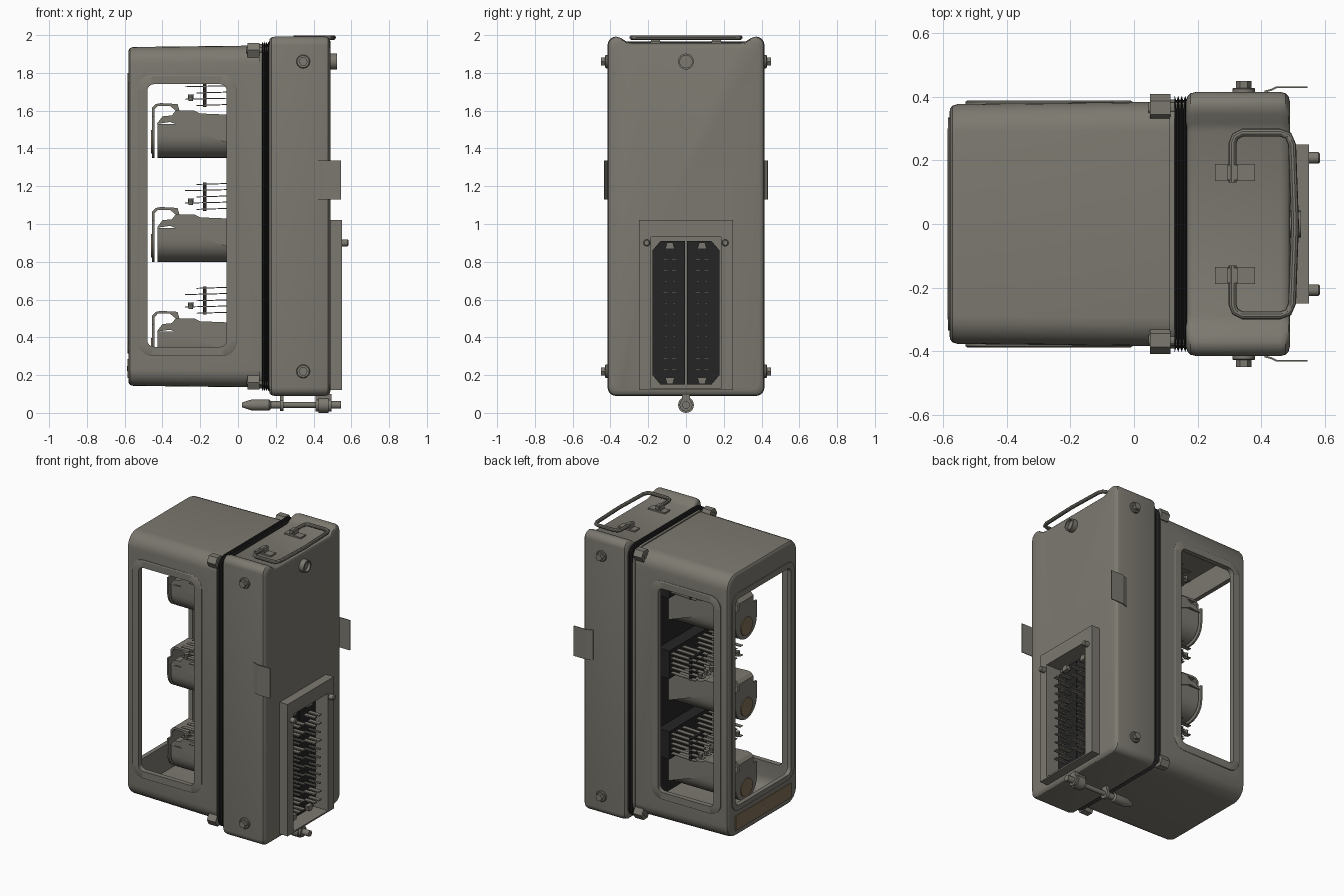
import bpy, bmesh, math
from mathutils import Vector

if "Cube" in bpy.data.objects:
    bpy.data.objects.remove(bpy.data.objects["Cube"])


def material(name, rgb):
    m = bpy.data.materials.new(name)
    m.diffuse_color = (*rgb, 1)
    m.use_nodes = True
    m.node_tree.nodes["Principled BSDF"].inputs["Base Color"].default_value = m.diffuse_color
    return m


GREY = material("warm grey", (0.20, 0.19, 0.16))
BLACK = material("black rubber", (0.018, 0.018, 0.018))
TAN = material("tan", (0.21, 0.155, 0.095))


def place(axis, t, p):
    """2D point p at distance t along the axis (x: y,z  y: x,z  z: x,y)."""
    a, b = p
    return {'x': (t, a, b), 'y': (a, t, b), 'z': (a, b, t)}[axis]


def rrect(a0, a1, b0, b1, r, n=6):
    pts = []
    for k, (cx, cy) in enumerate([(a1 - r, b1 - r), (a0 + r, b1 - r), (a0 + r, b0 + r), (a1 - r, b0 + r)]):
        for i in range(n + 1):
            t = math.pi / 2 * (k + i / n)
            pts.append((cx + r * math.cos(t), cy + r * math.sin(t)))
    return pts


def rect(a0, a1, b0, b1):
    return [(a1, b1), (a0, b1), (a0, b0), (a1, b0)]


def inset(pts, d):
    """Shrink an outline towards its middle by d on each side."""
    lo = [min(p[i] for p in pts) for i in (0, 1)]
    hi = [max(p[i] for p in pts) for i in (0, 1)]
    c = [(lo[i] + hi[i]) / 2 for i in (0, 1)]
    s = [1 - 2 * d / (hi[i] - lo[i]) for i in (0, 1)]
    return [tuple(c[i] + (p[i] - c[i]) * s[i] for i in (0, 1)) for p in pts]


class Part:
    def __init__(self):
        self.bm = bmesh.new()

    def loft(self, rings, closed=False):
        vs = [[self.bm.verts.new(p) for p in r] for r in rings]
        n = len(vs[0])
        pairs = list(zip(vs, vs[1:])) + ([(vs[-1], vs[0])] if closed else [])
        for a, b in pairs:
            for i in range(n):
                j = (i + 1) % n
                self.bm.faces.new((a[i], a[j], b[j], b[i]))
        if not closed:
            self.bm.faces.new(vs[0])
            self.bm.faces.new(vs[-1])
        return self

    def stack(self, axis, layers, closed=False):
        return self.loft([[place(axis, t, p) for p in pts] for t, pts in layers], closed)

    def prism(self, axis, t0, t1, pts):
        return self.stack(axis, [(t0, pts), (t1, pts)])

    def box(self, x0, x1, y0, y1, z0, z1):
        return self.prism('z', z0, z1, rect(x0, x1, y0, y1))

    def lathe(self, axis, c, profile, n=20):
        ring = lambda r: [(c[0] + r * math.cos(2 * math.pi * i / n), c[1] + r * math.sin(2 * math.pi * i / n)) for i in range(n)]
        return self.stack(axis, [(t, ring(r)) for t, r in profile])

    def finish(self, name, mat, smooth=True, cutters=()):
        bmesh.ops.recalc_face_normals(self.bm, faces=self.bm.faces)
        me = bpy.data.meshes.new(name)
        self.bm.to_mesh(me)
        self.bm.free()
        ob = bpy.data.objects.new(name, me)
        bpy.context.collection.objects.link(ob)
        if mat:
            me.materials.append(mat)
        bpy.ops.object.select_all(action='DESELECT')
        ob.select_set(True)
        bpy.context.view_layer.objects.active = ob
        for c in cutters:
            m = ob.modifiers.new("cut", 'BOOLEAN')
            m.operation, m.object = 'DIFFERENCE', c
            bpy.ops.object.modifier_apply(modifier=m.name)
            bpy.data.objects.remove(c)
        if smooth:
            bpy.ops.object.shade_smooth_by_angle()
        return ob


# cover shell with windows on three sides
win_f = rrect(-.48, -.06, .35, 1.74, .035)
win_s = rrect(-.30, .30, .35, 1.76, .04)
sec = rrect(-.385, .385, .135, 1.945, .09)
cuts = [Part().prism('y', -.6, .6, win_f).finish("front_cutter", None, False),
        Part().prism('x', -.7, -.5, win_s).finish("side_cutter", None, False)]
Part().stack('x', [(-.555, inset(sec, .035)), (.13, inset(sec, .025)), (.13, sec), (-.555, inset(sec, .008)),
                   (-.571, inset(sec, .013)), (-.578, inset(sec, .022)), (-.58, inset(sec, .035))]
             ).finish("cover", GREY, cutters=cuts)

# raised window borders and the rim of the cover
p = Part()
out_f = rrect(-.53, -.005, .30, 1.79, .08)
for s in (-1, 1):
    p.stack('y', [(s * .365, out_f), (s * .384, out_f), (s * .388, inset(out_f, .006)), (s * .388, win_f), (s * .365, win_f)], True)
out_s = rrect(-.335, .335, .315, 1.80, .07)
p.stack('x', [(-.56, out_s), (-.585, out_s), (-.585, win_s), (-.56, win_s)], True)
p.finish("window_borders", GREY)
Part().stack('x', [(.112, inset(sec, -.007)), (.13, inset(sec, -.007)), (.13, inset(sec, .025)),
                   (.112, inset(sec, .025))], True).finish("cover_rim", GREY)

# tan label plate under the end window
Part().box(-.586, -.578, -.30, .30, .185, .285).finish("label_plate", TAN, False)
Part().lathe('x', (0, .235), [(-.58, .012), (-.587, .012)], 12).finish("label_rivet", GREY)

# ribbed gasket
g = rrect(-.402, .402, .115, 1.965, .07)
Part().stack('x', [(.128 + .0055 * i, inset(g, .014 * (i % 2))) for i in range(8)]).finish("gasket", BLACK)

# base box with a dipped top and a deep socket recess
b = rrect(-.415, .415, .09, 1.992, .045)
dip = [(.345, 1.985), (.318, 1.967), (.29, 1.958)]
b = b[:7] + dip + [(-y, z) for y, z in reversed(dip)] + b[7:]
cut = Part().box(.44, .6, -.185, .185, .13, .93).finish("socket_cutter", None, False)
Part().stack('x', [(x, inset(b, d)) for x, d in [(.163, .03), (.168, .014), (.178, .004), (.195, 0), (.46, 0),
                                                 (.476, .004), (.486, .014), (.49, .03)]]
             ).finish("base_box", GREY, cutters=[cut])

# socket frame, insulators, blades and screws
fo, fi = rect(-.25, .25, .12, 1.02), rect(-.185, .185, .13, .93)
Part().stack('x', [(.48, fo), (.55, fo), (.55, fi), (.48, fi)], True).finish("socket_frame", GREY, False)
p = Part()
for s in (-1, 1):
    half = [(.004, .15), (.135, .15), (.177, .20), (.177, .86), (.135, .91), (.004, .91)]
    p.prism('x', .435, .462, [(s * y, z) for y, z in half])
p.finish("socket_insulators", BLACK, False)
p = Part()
for s in (-1, 1):
    for i in range(11):
        w = .014 if i in (0, 1, 3, 9, 10) else .007
        for y in (.062, .108):
            z = .81 - .058 * i
            p.box(.455, .545, s * y - w, s * y + w, z - .004, z + .004)
    for z, k in ((.885, 1), (.17, -1)):
        p.prism('x', .455, .49, [(s * .085 - .025, z - .018 * k), (s * .085 + .025, z - .018 * k),
                                 (s * .085 + .015, z + .018 * k), (s * .085 - .015, z + .018 * k)])
p.finish("contact_blades", GREY, False)
p = Part()
for s in (-1, 1):
    p.lathe('x', (s * .208, .90), [(.54, .018), (.58, .018), (.585, .013)], 16)
p.finish("socket_screws", GREY)
Part().lathe('x', (0, 1.86), [(.48, .042), (.525, .042), (.525, .033), (.505, .033)], 24).finish("round_port", GREY)

# side bolts and side tabs
bolts, tabs = Part(), Part()
for s in (-1, 1):
    for z in (.22, 1.86):
        bolts.lathe('y', (.345, z), [(s * .41, .036), (s * .424, .036), (s * .428, .032)])
        bolts.lathe('y', (.345, z), [(s * .42, .024), (s * .45, .024)], 6)
    tabs.prism('z', 1.13, 1.335, [(.41, s * .412), (.435, s * .420), (.45, s * .428), (.545, s * .428),
                                  (.545, s * .433), (.448, s * .433), (.432, s * .425), (.41, s * .419)])
bolts.finish("side_bolts", GREY)
tabs.finish("side_tabs", GREY, False)

# clamping nuts at the cover corners
p = Part()
for y in (-.365, .365):
    for z in (.16, 1.92):
        p.lathe('x', (y, z), [(.05, .043), (.115, .043)], 6)
        p.lathe('x', (y, z), [(.045, .018), (.175, .018)], 12)
p.finish("corner_nuts", GREY)

# carrying handle and its brackets
half = [(.31, .13), (.31, .255), (.318, .275), (.34, .287), (.46, .287), (.485, .278), (.497, .25)]
path = [Vector((x, y, 1.987)) for x, y in half + [(.506, 0)] + [(x, -y) for x, y in reversed(half)]]
rings = []
for i, v in enumerate(path):
    t = (path[min(i + 1, len(path) - 1)] - path[max(i - 1, 0)]).normalized()
    n = Vector((-t.y, t.x, 0))
    rings.append([v + .0125 * (n * math.cos(a) + Vector((0, 0, 1)) * math.sin(a))
                  for a in (k * math.pi / 5 for k in range(10))])
Part().loft(rings).finish("handle", GREY)
p = Part()
for s in (-1, 1):
    p.box(.255, .38, s * .162 - .027, s * .162 + .027, 1.955, 1.968)
    p.box(.293, .327, s * .162 - .024, s * .162 + .024, 1.96, 1.998)
p.finish("handle_brackets", GREY, False)

# pointed locking pin hanging under the base
Part().lathe('x', (0, .042), [(.02, .012), (.075, .030), (.165, .030), (.175, .020), (.225, .020), (.225, .015),
                              (.49, .015), (.49, .020), (.545, .020)]).finish("locking_pin", GREY)
p = Part()
for x0, x1, r in ((.222, .242, .032), (.41, .425, .034), (.425, .48, .042), (.48, .495, .034)):
    p.lathe('x', (0, .042), [(x0, r), (x1, r)])
    p.box(x0, x1, -.022, .022, .045, .10)
p.finish("pin_lugs", GREY)

# inner mounting board
Part().box(.05, .125, -.30, .30, .22, 1.86).finish("mounting_board", BLACK, False)

# three relay units, one above the other
for z in (.25, .80, 1.35):
    n = str(round((z - .25) / .55) + 1)
    arc = [(.115 * math.cos(a), z + .115 + .115 * math.sin(a)) for a in (math.pi + math.pi * i / 14 for i in range(15))]
    Part().prism('x', -.425, .06, arc + [(.115, z + .18), (-.115, z + .18)]).finish("coil_" + n, GREY)
    yoke = [(-.43, .18), (-.40, .22), (-.35, .225), (-.33, .25), (-.23, .25), (-.2, .235), (.05, .225), (.05, .04), (-.36, .19)]
    Part().prism('y', -.12, .12, [(x, z + h) for x, h in yoke]).finish("yoke_" + n, GREY, False)
    # end plate with bent top and tan core
    p = Part().prism('x', -.455, -.443, arc + [(.115, z + .22), (-.115, z + .22)])
    bend = [(-.455, .21), (-.443, .21), (-.443, .255), (-.425, .275), (-.36, .275), (-.33, .25), (-.31, .25),
            (-.32, .285), (-.41, .29), (-.435, .285), (-.455, .265)]
    p.prism('y', -.08, .08, [(x, z + h) for x, h in bend])
    p.finish("armature_" + n, GREY)
    Part().lathe('x', (0, z + .085), [(-.45, .062), (-.461, .062)], 24).finish("core_" + n, TAN)
    # contact springs, pushers and terminal blocks
    springs, dark = Part(), Part()
    for i, y in enumerate((-.20, -.14, -.08, .08, .14, .20)):
        for j in range(5):
            h = z + .275 + .033 * j
            x = -.28 if j % 2 else -.22
            springs.prism('y', y - .014, y + .014, [(x, h), (.05, h + .008), (.05, h + .013), (x, h + .005)])
        springs.lathe('z', (-.25, y), [(z + .30, .012), (z + .335, .016)], 8)
    for y in (-.14, .14):
        dark.box(-.186, -.168, y - .07, y + .07, z + .27, z + .42)
    dark.box(-.035, .06, -.23, .23, z + .25, z + .44)
    springs.finish("contact_springs_" + n, GREY, False)
    dark.finish("contact_insulators_" + n, BLACK, False)
